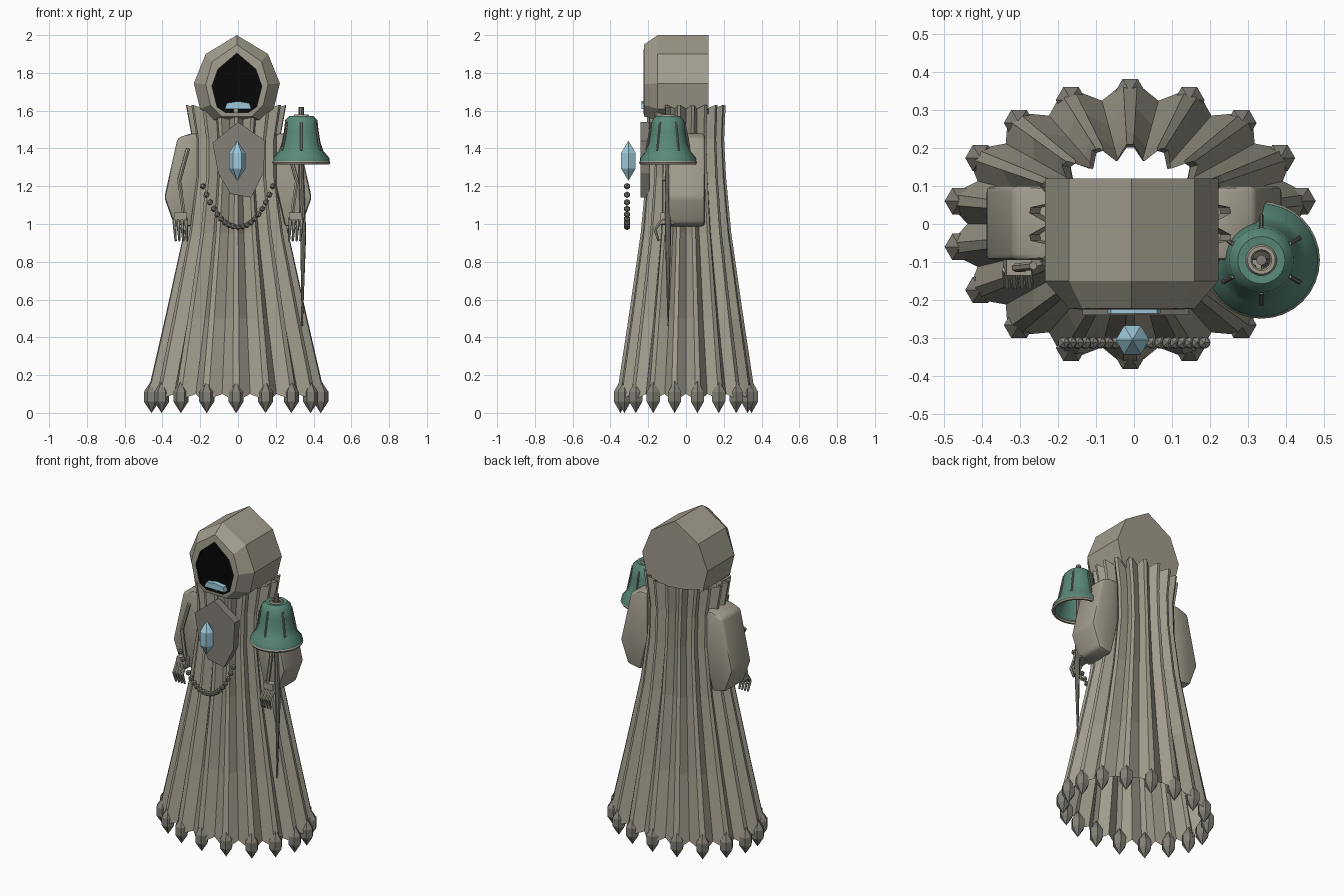
import bpy, bmesh, math
from mathutils import Vector

if "Cube" in bpy.data.objects:
    bpy.data.objects.remove(bpy.data.objects["Cube"])


def material(name, rgb):
    m = bpy.data.materials.new(name)
    m.diffuse_color = (*rgb, 1)
    m.use_nodes = True
    m.node_tree.nodes["Principled BSDF"].inputs["Base Color"].default_value = m.diffuse_color
    return m


CLOTH = material("grey cloth", (0.36, 0.335, 0.27))
STONE = material("dark stone", (0.23, 0.215, 0.185))
BLACK = material("black void", (0.002, 0.002, 0.002))
GREEN = material("bell green", (0.1, 0.25, 0.19))
BLUE = material("pale blue gem", (0.34, 0.59, 0.7))


def finish(name, bm, *mats, smooth=False, normals=True):
    if normals:
        bmesh.ops.recalc_face_normals(bm, faces=bm.faces)
    me = bpy.data.meshes.new(name)
    bm.to_mesh(me)
    bm.free()
    ob = bpy.data.objects.new(name, me)
    bpy.context.collection.objects.link(ob)
    for m in mats:
        me.materials.append(m)
    if smooth:
        bpy.context.view_layer.objects.active = ob
        ob.select_set(True)
        bpy.ops.object.shade_smooth_by_angle(angle=math.radians(40))
        ob.select_set(False)
    return ob


def loft(bm, rings, closed=True, cap_start=False, cap_end=False):
    """Skin a list of rings; returns one face list per band."""
    vs = [[bm.verts.new(p) for p in r] for r in rings]
    n = len(vs[0])
    bands = []
    for a, b in zip(vs, vs[1:]):
        bands.append([bm.faces.new((a[i], a[(i + 1) % n], b[(i + 1) % n], b[i]))
                      for i in range(n if closed else n - 1)])
    if cap_start:
        bands.append([bm.faces.new(vs[0][::-1])])
    if cap_end:
        bands.append([bm.faces.new(vs[-1])])
    return bands


def circle(c, r, z, n):
    return [(c[0] + r * math.cos(2 * math.pi * i / n),
             c[1] + r * math.sin(2 * math.pi * i / n), z) for i in range(n)]


def crystal(bm, c, r, h, n=6, belt=0.3):
    """Pointed prism: two tips and a short belt."""
    rings = [circle(c, r * k, c[2] + h * t, n)
             for t, k in ((-1, 0.02), (-belt, 1), (belt, 1), (1, 0.02))]
    loft(bm, rings, cap_start=True, cap_end=True)


def rod(bm, a, b, r1, r2, n=6):
    a, b = Vector(a), Vector(b)
    q = (b - a).to_track_quat('Z', 'Y')
    rings = [[p + q @ Vector(v) for v in circle((0, 0), r, 0, n)] for p, r in ((a, r1), (b, r2))]
    loft(bm, rings, cap_start=True, cap_end=True)


def prism(bm, pts, y0, y1):
    loft(bm, [[(x, y, z) for x, z in pts] for y in (y0, y1)], cap_start=True, cap_end=True)


# Pleated open robe: 18 ridges, (z, x radius, y radius, valley ratio)
CX, PLEATS = -0.01, 18
profile = [(0.07, 0.48, 0.37, 0.89), (0.5, 0.38, 0.305, 0.87), (0.95, 0.28, 0.24, 0.85),
           (1.25, 0.235, 0.212, 0.83), (1.45, 0.235, 0.202, 0.83), (1.63, 0.268, 0.21, 0.8)]
rings = []
for z, rx, ry, valley in profile:
    ring = []
    for i in range(PLEATS):
        for off, k in ((-2.2, 1), (2.2, 1), (10, valley)):
            a = math.radians(90 + 20 * i + off)
            dz = 0.03 if off == 10 and z < 0.1 else (-0.02 if off == 10 and z > 1.6 else 0)
            ring.append((CX + rx * k * math.cos(a), ry * k * math.sin(a), z + dz))
    rings.append(ring)
bm = bmesh.new()
loft(bm, rings)
finish("robe", bm, CLOTH)

# Stone studs hung on every ridge of the hem
bm = bmesh.new()
for i in range(PLEATS):
    a = math.radians(90 + 20 * i)
    crystal(bm, (CX + 0.455 * math.cos(a), 0.347 * math.sin(a), 0.086), 0.04, 0.086)
finish("hem_studs", bm, STONE)

# Hood with chamfered front and a recessed dark opening
def mirrored(half):
    return half + [(-x, z) for x, z in half[::-1] if x > 0]


def outline(half, y):
    return [(x - 0.006, y, z) for x, z in mirrored(half)]


back = [(0, 2.0), (0.165, 1.9), (0.228, 1.745), (0.195, 1.61), (0.12, 1.55)]
front = [(0, 1.95), (0.13, 1.86), (0.165, 1.74), (0.14, 1.63), (0.08, 1.57)]
hole = [(0, 1.905), (0.1, 1.82), (0.132, 1.73), (0.105, 1.62), (0.06, 1.59)]
bm = bmesh.new()
bands = loft(bm, [outline(back, 0.12), outline(back, -0.15), outline(front, -0.222),
                  outline(hole, -0.225), outline(hole, -0.205)], cap_start=True, cap_end=True)
for f in bands[3] + bands[5]:
    f.material_index = 1
finish("hood", bm, CLOTH, BLACK)

# Small gem slab at the throat
bm = bmesh.new()
prism(bm, [(-0.07, 1.61), (0.07, 1.61), (0.06, 1.64), (0, 1.65), (-0.06, 1.64)], -0.235, -0.2)
finish("throat_gem", bm, BLUE)

# Chest plate
bm = bmesh.new()
prism(bm, [(0, 1.54), (0.145, 1.44), (0.135, 1.27), (0.07, 1.14),
           (-0.04, 1.16), (-0.105, 1.27), (-0.135, 1.43)], -0.24, -0.19)
finish("chest_plate", bm, STONE)

# Floating chest gem
bm = bmesh.new()
crystal(bm, (-0.004, -0.305, 1.335), 0.044, 0.105, belt=0.4)
finish("chest_gem", bm, BLUE)

# Bead chain hanging in a curve
bm = bmesh.new()
for i in range(19):
    t = i / 9 - 1
    s = math.copysign(abs(t) ** 0.9, t)
    before = len(bm.verts)
    made = bmesh.ops.create_icosphere(bm, subdivisions=1, radius=0.018)
    bmesh.ops.translate(bm, verts=made["verts"],
                        vec=(0.185 * s, -0.312, 0.985 + 0.215 * abs(t) ** 2.0))
finish("bead_chain", bm, STONE)

# Sleeves, arm bones and hands, one set per side
for side, sx in (("left", -1), ("right", 1)):
    bm = bmesh.new()
    pts = [(0.2, 1.48), (0.25, 1.48), (0.32, 1.455), (0.39, 1.14), (0.34, 1.0), (0.25, 0.985), (0.2, 1.2)]
    prism(bm, [(sx * x, z) for x, z in pts], -0.095, 0.1)
    bmesh.ops.recalc_face_normals(bm, faces=bm.faces)
    bmesh.ops.bevel(bm, geom=bm.edges[:], offset=0.016, segments=2, affect='EDGES', profile=0.5)
    finish(side + "_sleeve", bm, CLOTH, smooth=True)

    bm = bmesh.new()
    joints = [(0.265, -0.11, 1.4), (0.312, -0.115, 1.23), (0.285, -0.115, 1.04)]
    for a, b in zip(joints, joints[1:]):
        rod(bm, (sx * a[0], *a[1:]), (sx * b[0], *b[1:]), 0.011, 0.011)
    prism(bm, [(sx * x, z) for x, z in ((0.27, 1.06), (0.335, 1.06), (0.345, 1.0), (0.275, 0.995))],
          -0.135, -0.06)
    for i in range(4):
        x = 0.278 + 0.02 * i
        rod(bm, (sx * x, -0.12, 1.03), (sx * (x - 0.004), -0.165, 0.97), 0.01, 0.009)
        rod(bm, (sx * (x - 0.004), -0.165, 0.975), (sx * (x - 0.008), -0.145, 0.91), 0.009, 0.006)
    finish(side + "_arm", bm, CLOTH)

# Staff below the bell
BX, BY = 0.335, -0.095
bm = bmesh.new()
rod(bm, (BX, BY, 1.62), (BX, BY, 1.25), 0.014, 0.014, 8)
rod(bm, (BX, BY, 1.25), (BX + 0.01, BY, 0.95), 0.014, 0.016, 8)
rod(bm, (BX + 0.01, BY, 0.95), (BX + 0.005, BY, 0.46), 0.016, 0.003, 8)
finish("staff", bm, STONE)

# Bell shell, hollow underneath
outer = [(0.03, 1.57), (0.062, 1.573), (0.085, 1.55), (0.092, 1.49), (0.102, 1.43), (0.118, 1.385),
         (0.148, 1.35), (0.15, 1.33)]
inner = [(0.138, 1.33), (0.105, 1.38), (0.085, 1.43), (0.075, 1.53), (0.03, 1.55)]
bm = bmesh.new()
loft(bm, [circle((BX, BY), r, z, 32) for r, z in outer + inner + outer[:1]])
bmesh.ops.remove_doubles(bm, verts=bm.verts, dist=1e-5)
finish("bell", bm, GREEN, smooth=True)

# Bell lip, crown ring and six raised ribs
def ring_band(name, r, z, thick):
    bm = bmesh.new()
    prof = [(r + thick * math.cos(k * math.pi / 3), z + thick * math.sin(k * math.pi / 3)) for k in range(7)]
    loft(bm, [circle((BX, BY), a, b, 32) for a, b in prof])
    bmesh.ops.remove_doubles(bm, verts=bm.verts, dist=1e-5)
    finish(name, bm, CLOTH, smooth=True)


ring_band("bell_lip", 0.143, 1.325, 0.011)
ring_band("bell_crown", 0.032, 1.572, 0.009)
bm = bmesh.new()
for i in range(6):
    a = math.radians(30 + 60 * i)
    c, s = math.cos(a), math.sin(a)
    rod(bm, (BX + 0.086 * c, BY + 0.086 * s, 1.54), (BX + 0.116 * c, BY + 0.116 * s, 1.39), 0.006, 0.006)
finish("bell_ribs", bm, STONE)
